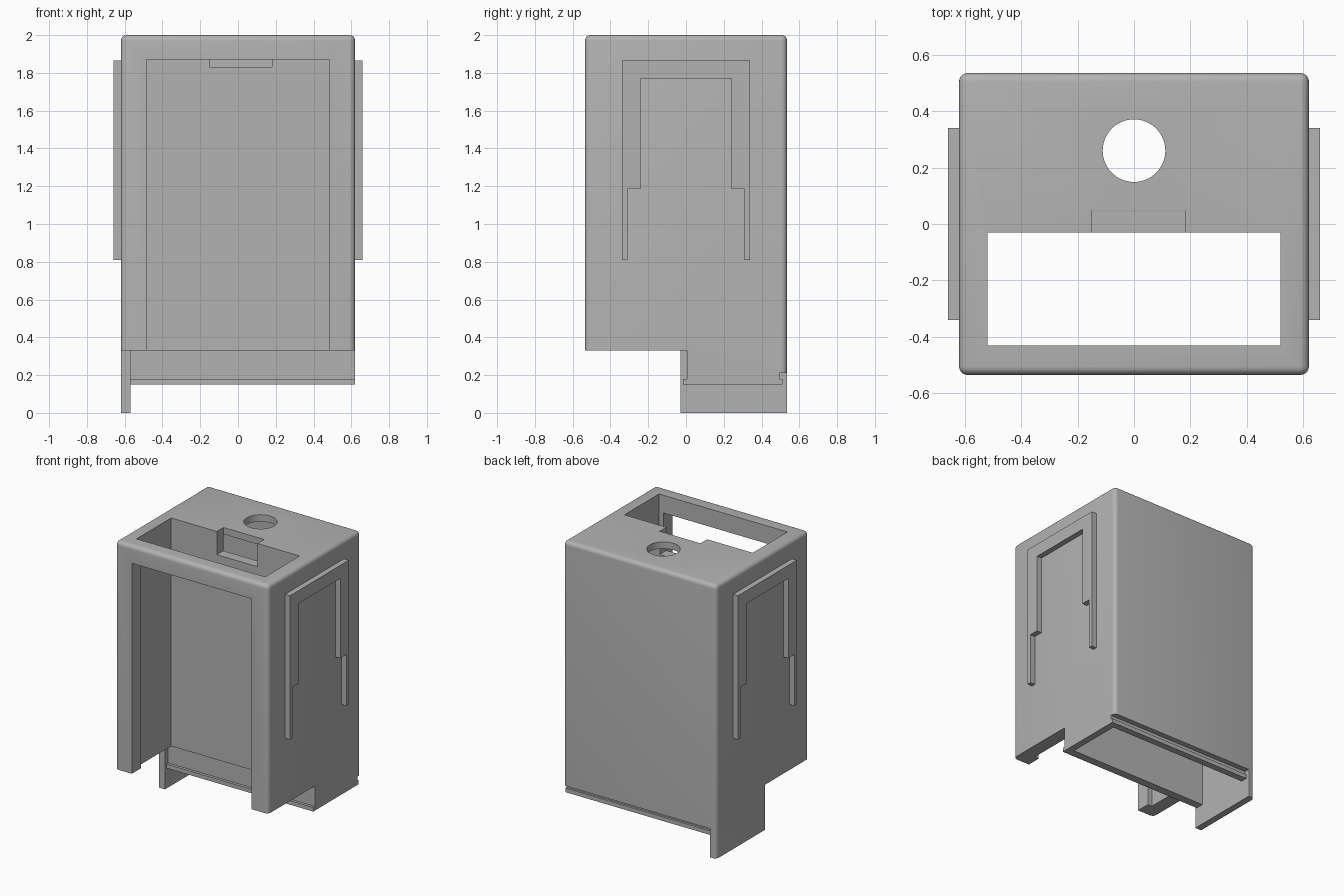
import bpy, bmesh
from mathutils import Vector

if "Cube" in bpy.data.objects:
    bpy.data.objects.remove(bpy.data.objects["Cube"], do_unlink=True)

gray = bpy.data.materials.new("plain_gray")
gray.use_nodes = True
color = (0.45, 0.45, 0.45, 1)
gray.diffuse_color = color
gray.node_tree.nodes["Principled BSDF"].inputs["Base Color"].default_value = color

W, D, TOP, ROUND = 0.62, 0.535, 2.0, 0.03


def add_object(name, bm):
    bmesh.ops.recalc_face_normals(bm, faces=bm.faces)
    mesh = bpy.data.meshes.new(name)
    bm.to_mesh(mesh)
    bm.free()
    mesh.materials.append(gray)
    obj = bpy.data.objects.new(name, mesh)
    bpy.context.scene.collection.objects.link(obj)
    return obj


def extrude_profile(profile, x0, x1):
    """Side profile of (y, z) points extruded along x."""
    bm = bmesh.new()
    face = bm.faces.new([bm.verts.new((x0, y, z)) for y, z in profile])
    grown = bmesh.ops.extrude_face_region(bm, geom=[face])["geom"]
    moved = [v for v in grown if isinstance(v, bmesh.types.BMVert)]
    bmesh.ops.translate(bm, verts=moved, vec=Vector((x1 - x0, 0, 0)))
    return bm


def box(x0, x1, y0, y1, z0, z1):
    return extrude_profile([(y0, z0), (y1, z0), (y1, z1), (y0, z1)], x0, x1)


def round_outer(bm):
    """Round the top rim and the upright outer corners."""
    def is_outer(e):
        a, b = (v.co for v in e.verts)
        rim = min(a.z, b.z) > TOP - 0.001
        corner = all(abs(abs(c.x) - W) < 0.001 and abs(abs(c.y) - D) < 0.001
                     for c in (a, b)) and abs(a.z - b.z) > 0.1
        return rim or corner
    edges = [e for e in bm.edges if is_outer(e)]
    bmesh.ops.bevel(bm, geom=edges, offset=ROUND, segments=5, profile=0.5,
                    affect='EDGES')


def smooth(obj):
    bpy.ops.object.select_all(action='DESELECT')
    obj.select_set(True)
    bpy.context.view_layer.objects.active = obj
    bpy.ops.object.shade_smooth_by_angle(angle=0.6)


# Housing: stepped block with a groove and lip around the bottom of the rear
step_z, lip_z, base_z = 0.33, 0.18, 0.15
bm = extrude_profile([
    (-D, step_z), (0.005, step_z), (0.005, lip_z), (-0.015, lip_z),
    (-0.015, base_z), (0.51, base_z), (0.51, lip_z), (0.495, lip_z),
    (0.495, 0.21), (D, 0.21), (D, TOP), (-D, TOP)], -W, W)
round_outer(bm)
housing = add_object("housing", bm)

# Cutters: front bay, front doorway, rear chamber, divider notch, round port
hole = bmesh.new()
bmesh.ops.create_cone(hole, cap_ends=True, segments=64, radius1=0.111,
                      radius2=0.111, depth=0.4)
bmesh.ops.translate(hole, verts=hole.verts, vec=Vector((0, 0.26, TOP)))
cutters = [
    add_object("bay_cutter", box(-0.52, 0.52, -0.43, -0.03, -0.1, 2.2)),
    add_object("doorway_cutter", box(-0.485, 0.485, -0.7, -0.4, -0.1, 1.87)),
    add_object("chamber_cutter", box(-0.57, 0.57, 0.045, 0.46, -0.1, 1.95)),
    add_object("notch_cutter", box(-0.15, 0.18, -0.1, 0.047, 1.83, 2.2)),
    add_object("port_cutter", hole),
]
for cutter in cutters:
    cutter.hide_render = True
    mod = housing.modifiers.new(cutter.name, 'BOOLEAN')
    mod.operation = 'DIFFERENCE'
    mod.solver = 'EXACT'
    mod.object = cutter

# Bake the cuts and drop the cutters
bpy.context.view_layer.update()
graph = bpy.context.evaluated_depsgraph_get()
baked = bpy.data.meshes.new_from_object(housing.evaluated_get(graph))
housing.modifiers.clear()
housing.data = baked
for cutter in cutters:
    bpy.data.objects.remove(cutter, do_unlink=True)
smooth(housing)

# Side skirt that drops to the ground on one side
bm = box(-W, -0.57, -0.03, D, 0, step_z)
round_outer(bm)
smooth(add_object("side_skirt", bm))

# Raised arch rails on both sides
half = [(0.24, 1.77), (0.24, 1.185), (0.31, 1.185), (0.31, 0.81),
        (0.34, 0.81), (0.34, 1.865)]
arch = half + [(-y, z) for y, z in reversed(half)]
for side, sign in (("left", 1), ("right", -1)):
    add_object(side + "_arch_rail",
               extrude_profile(arch, sign * (W - 0.005), sign * 0.66))
